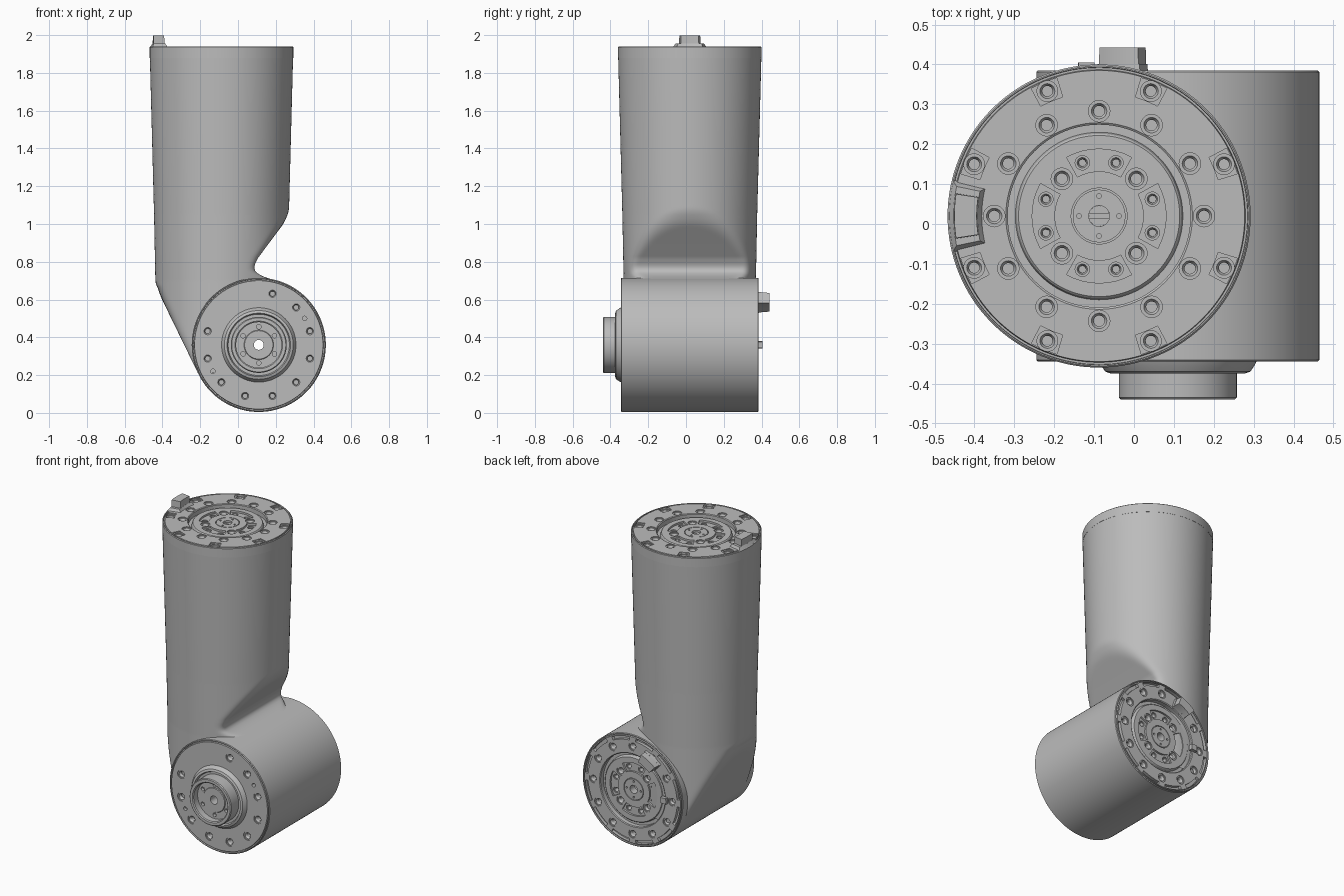
import bpy, bmesh, math
from mathutils import Matrix, Vector

if "Cube" in bpy.data.objects:
    bpy.data.objects.remove(bpy.data.objects["Cube"])

GREY = (0.5, 0.5, 0.5, 1)
grey = bpy.data.materials.new("machined grey")
grey.use_nodes = True
grey.diffuse_color = GREY
grey.node_tree.nodes["Principled BSDF"].inputs["Base Color"].default_value = GREY

SEG = 128
BORE = 0.026
TUBE = Vector((-0.0875, 0.02, 0))
AXIS = Vector((0.11, 0, 0.36))
TOP = Matrix.Translation((TUBE.x, TUBE.y, 1.94))
BACK = Matrix.Translation((AXIS.x, 0.385, AXIS.z)) @ Matrix.Rotation(-math.pi / 2, 4, 'X')
FRONT = Matrix.Translation((AXIS.x, -0.345, AXIS.z)) @ Matrix.Rotation(math.pi / 2, 4, 'X')


def polar(r, deg):
    a = math.radians(deg)
    return r * math.cos(a), r * math.sin(a)


def lathe(bm, profile, r=0, deg=0, seg=24):
    """Revolve (radius, height) points about an upright axis placed at polar (r, deg)."""
    cx, cy = polar(r, deg)
    part = [bm.verts.new((cx + p, cy, z)) for p, z in profile]
    edges = [bm.edges.new(pair) for pair in zip(part, part[1:])]
    bmesh.ops.spin(bm, geom=part + edges, cent=(cx, cy, 0), axis=(0, 0, 1),
                   angle=math.tau, steps=seg, use_merge=False)
    bmesh.ops.remove_doubles(bm, verts=bm.verts, dist=1e-5)


def sector(bm, r0, r1, deg, half, z0, z1, inset=0, n=8):
    """Curved block between two radii, optionally narrower at the top."""
    trim = math.degrees(inset / r1)
    rows = []
    for i in range(n + 1):
        t = 2 * i / n - 1
        low, high = deg + half * t, deg + (half - trim) * t
        rows.append([bm.verts.new((*polar(r, a), z)) for r, a, z in (
            (r0, low, z0), (r1, low, z0), (r1 - inset, high, z1), (r0 + inset, high, z1))])
    for a, b in zip(rows, rows[1:]):
        for k in range(4):
            bm.faces.new((a[k], a[k - 1], b[k - 1], b[k]))
    bm.faces.new(rows[0])
    bm.faces.new(rows[-1][::-1])


def make(name, bm, matrix=Matrix()):
    bmesh.ops.recalc_face_normals(bm, faces=bm.faces)
    mesh = bpy.data.meshes.new(name)
    bm.to_mesh(mesh)
    bm.free()
    mesh.materials.append(grey)
    obj = bpy.data.objects.new(name, mesh)
    obj.matrix_world = matrix
    bpy.context.scene.collection.objects.link(obj)
    return obj


def carve(obj, bm):
    """Subtract the shapes in bm and bake the result."""
    cutter = make("cutter", bm, obj.matrix_world.copy())
    cutter.hide_render = True
    mod = obj.modifiers.new("holes", 'BOOLEAN')
    mod.operation, mod.solver, mod.object, mod.use_self = 'DIFFERENCE', 'EXACT', cutter, True
    bpy.context.view_layer.update()
    baked = bpy.data.meshes.new_from_object(obj.evaluated_get(bpy.context.evaluated_depsgraph_get()))
    obj.modifiers.clear()
    obj.data = baked
    bpy.data.objects.remove(cutter)


def countersink(bm, r, deg, top=0, size=0.027, depth=0.04):
    """Stepped screw hole cutter."""
    lathe(bm, [(0, top + 0.02), (size, top + 0.02), (size, top - 0.006), (size * 0.72, top - 0.006),
               (size * 0.5, top - 0.016), (size * 0.5, top - depth), (0, top - depth)], r, deg)


def rim(R):
    """Outer edge of an end plate with a thin groove."""
    return [(BORE, -0.06), (R, -0.06), (R, -0.004), (R - 0.004, 0), (R - 0.007, 0),
            (R - 0.008, -0.01), (R - 0.013, -0.01), (R - 0.015, 0)]


def lerp(table, z):
    for (z0, a), (z1, b) in zip(table, table[1:]):
        if z <= z1:
            return a + (b - a) * max(0, z - z0) / (z1 - z0)
    return table[-1][1]


def soft_min(a, b, k=0.04):
    h = max(k - abs(a - b), 0) / k
    return min(a, b) - h * h * k / 4


# Upright tube, flattened by two sloping sides where it meets the barrel
radius = [(0.2, 0.35), (0.7, 0.35), (1.05, 0.357), (1.88, 0.379)]
right_side = [(0.69, 0.05), (0.705, 0.19), (0.715, 0.15), (0.735, 0.108), (0.75, 0.092), (0.765, 0.086),
              (0.785, 0.089), (0.82, 0.106), (0.9, 0.165), (1.0, 0.24), (1.04, 0.268), (1.2, 0.4)]
left_side = [(0.2, -0.207), (0.6, -0.402), (0.66, -0.431), (0.75, -0.52)]
bm = bmesh.new()
rings = []
for z in [0.21 + 0.01 * i for i in range(96)] + [1.4, 1.65, 1.88]:
    ring = []
    for i in range(SEG):
        x, y = polar(lerp(radius, z), 360 * i / SEG)
        x = soft_min(x + TUBE.x, lerp(right_side, z))
        x = -soft_min(-x, -lerp(left_side, z))
        ring.append(bm.verts.new((x, y + TUBE.y, z)))
    rings.append(ring)
for a, b in zip(rings, rings[1:]):
    for i in range(SEG):
        bm.faces.new((a[i - 1], a[i], b[i], b[i - 1]))
make("upright_tube", bm)

# Horizontal barrel between its two end plates
bm = bmesh.new()
lathe(bm, [(0.355, -0.67), (0.355, -0.06)], seg=SEG)
make("barrel", bm, BACK)


# Matching joint plates on the top of the tube and the back of the barrel
def joint_plate(name, R, matrix):
    hub = -0.012
    bm = bmesh.new()
    lathe(bm, rim(R) + [(0.234, 0), (0.229, -0.004), (0.229, -0.032), (0.21, -0.032), (0.206, hub - 0.004),
                        (0.202, hub), (0.07, hub), (0.07, hub - 0.008), (0.066, hub - 0.008),
                        (0.066, hub), (BORE, hub), (BORE, -0.06)], seg=SEG)
    plate = make(name, bm, matrix)
    cut = bmesh.new()
    for k in range(4):
        # Curved pockets with two screws each, single screws between them
        sector(cut, 0.112, 0.168, 90 * k, 29, hub + 0.03, hub - 0.012)
        for side in (-17.5, 17.5):
            countersink(cut, 0.14, 90 * k + side, hub - 0.012, 0.018, 0.03)
        countersink(cut, 0.132, 90 * k + 45, hub)
        lathe(cut, [(0, 0.02), (0.006, 0.02), (0.006, -0.03), (0, -0.03)], 0.05, 90 * k, 12)
    for k in range(12):
        countersink(cut, 0.263 if R > 0.36 else 0.28, 30 * k)
    if R > 0.36:
        for k in range(8):
            sector(cut, 0.312, R - 0.018, 45 * k + 22.5, 5.5, 0.02, -0.007)
            countersink(cut, 0.339, 45 * k + 22.5, -0.007, 0.026, 0.045)
    else:
        for k in range(12):
            sector(cut, 0.316, 0.336, 30 * k + 15, 11, 0.02, -0.02)
    carve(plate, cut)


joint_plate("top_plate", 0.38, TOP)
joint_plate("back_plate", 0.355, BACK)

# Slotted plug in the top bore
bm = bmesh.new()
lathe(bm, [(0, -0.06), (BORE, -0.06), (BORE, -0.024), (0, -0.024)], seg=32)
plug = make("top_plug", bm, TOP)
cut = bmesh.new()
bmesh.ops.create_cube(cut, size=1, matrix=Matrix.Translation((0, 0, -0.024)) @ Matrix.Diagonal((0.1, 0.012, 0.02, 1)))
carve(plug, cut)

# Locating tabs with flared feet, and a small peg on the back
for name, matrix, r, deg, foot in (("top_tab", TOP, 0.335, 180, 0.014), ("back_tab", BACK, 0.265, -121, 0.002)):
    bm = bmesh.new()
    sector(bm, r - 0.03, r + 0.03, deg, math.degrees(0.053 / r), -0.005, 0.058, 0.002)
    sector(bm, r - 0.03 - foot, r + 0.03 + foot, deg, math.degrees((0.053 + 2 * foot) / r), -0.005, 0.016, foot)
    make(name, bm, matrix)
bm = bmesh.new()
sector(bm, 0.21, 0.25, 180, 4.5, -0.005, 0.02)
make("back_peg", bm, BACK)

# Front plate with raised collar and hollow output hub
bm = bmesh.new()
lathe(bm, rim(0.355) + [(0.197, 0), (0.192, 0.01), (0.182, 0.025), (0.168, 0.03), (0.162, 0.016),
                        (0.148, 0.016), (0.148, 0.09), (0.143, 0.095), (0.126, 0.095), (0.12, 0.09),
                        (0.12, 0.05), (0.078, 0.05), (0.075, 0.055), (BORE, 0.055), (BORE, -0.06)], seg=SEG)
front = make("front_plate", bm, FRONT)
cut = bmesh.new()
for deg in range(-195, 90, 30):
    countersink(cut, 0.28, deg)
for deg in (30, -150):
    lathe(cut, [(0, 0.02), (0.012, 0.02), (0.012, -0.03), (0, -0.03)], 0.28, deg, 16)
for k in range(6):
    lathe(cut, [(0, 0.08), (0.012, 0.08), (0.012, 0.03), (0, 0.03)], 0.096, 60 * k + 30, 16)
carve(front, cut)

# Smooth the round surfaces and keep the edges crisp
for obj in bpy.context.scene.objects:
    if obj.type == 'MESH':
        obj.select_set(True)
        bpy.context.view_layer.objects.active = obj
bpy.ops.object.shade_smooth_by_angle(angle=math.radians(30))
